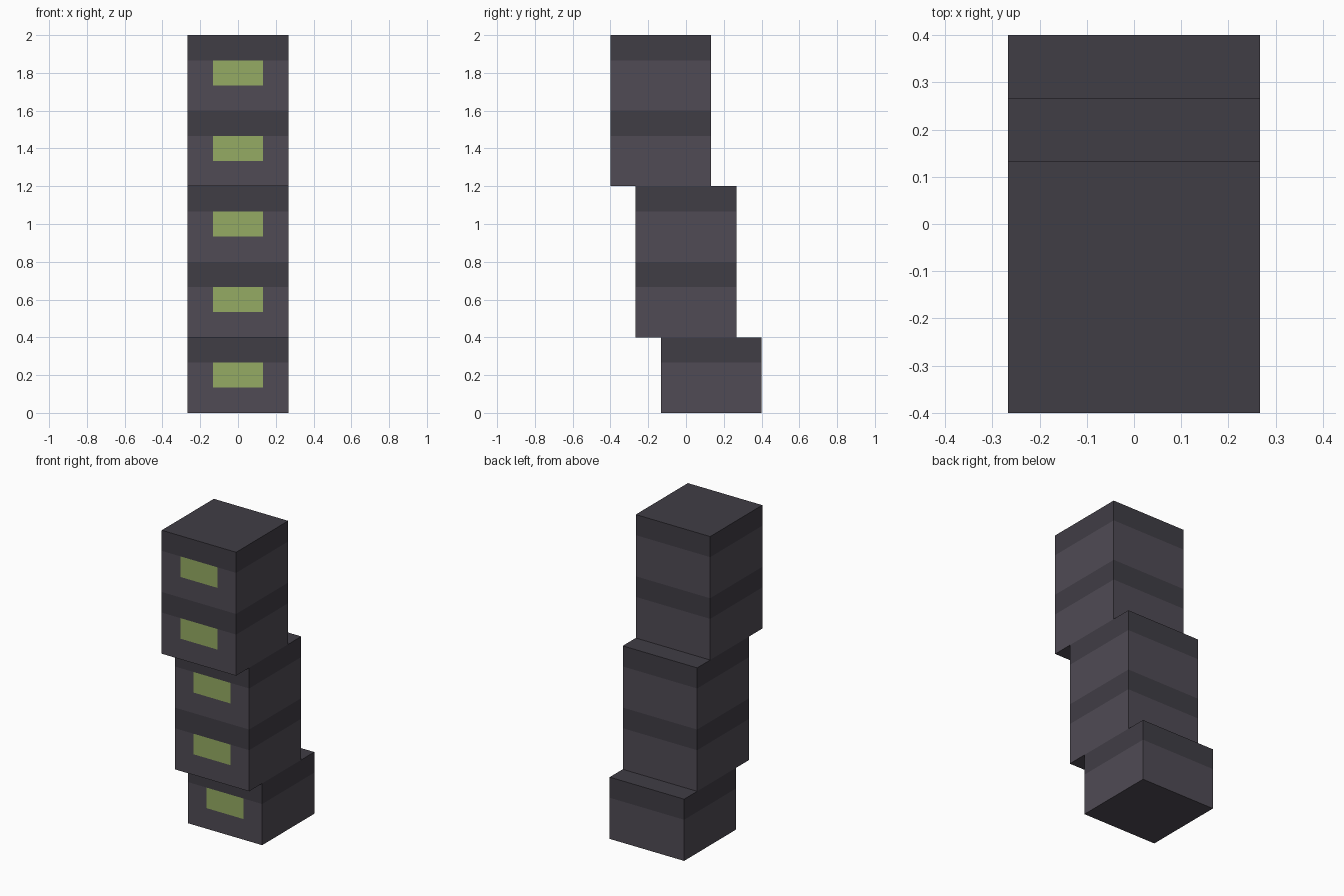
import bpy, bmesh
from mathutils import Vector, Matrix

if "Cube" in bpy.data.objects:
    bpy.data.objects.remove(bpy.data.objects["Cube"])

U = 2 / 15            # grid unit: the tower is 15 units tall
STOREY = 3 * U        # two units of wall plus a one unit dark band


def material(name, rgb):
    m = bpy.data.materials.new(name)
    m.diffuse_color = (*rgb, 1)
    m.use_nodes = True
    m.node_tree.nodes["Principled BSDF"].inputs["Base Color"].default_value = m.diffuse_color
    return m


WALL = material("wall", (0.080, 0.070, 0.090))
BAND = material("dark_band", (0.051, 0.047, 0.060))
WINDOW = material("green_window", (0.30, 0.41, 0.125))


def block(name, y, z, storeys):
    """Square block of stacked storeys, faces coloured by their position."""
    h = storeys * STOREY
    bm = bmesh.new()
    bmesh.ops.create_cube(bm, size=1, matrix=Matrix.Translation((0, 0, h / 2))
                          @ Matrix.Diagonal((4 * U, 4 * U, h, 1)))

    def cut(co, no):
        bmesh.ops.bisect_plane(bm, geom=bm.verts[:] + bm.edges[:] + bm.faces[:],
                               plane_co=co, plane_no=no)

    # Cut lines for the bands and the window edges
    for i in range(1, 3 * storeys):
        cut((0, 0, i * U), (0, 0, 1))
    for x in (-U, U):
        cut((x, 0, 0), (1, 0, 0))

    # Dark top third of each storey, window in the middle third of the front
    for f in bm.faces:
        c = f.calc_center_median()
        row = int(c.z / U + 1e-4) % 3
        if c.z > h - 1e-4 or (row == 2 and c.z > 1e-4):
            f.material_index = 1
        elif row == 1 and f.normal.y < -0.5 and abs(c.x) < U / 2:
            f.material_index = 2

    me = bpy.data.meshes.new(name)
    bm.to_mesh(me)
    bm.free()
    for m in (WALL, BAND, WINDOW):
        me.materials.append(m)
    ob = bpy.data.objects.new(name, me)
    ob.location = (0, y, z)
    bpy.context.collection.objects.link(ob)


# Three blocks, each stepping one unit forward
block("base_block", U, 0, 1)
block("middle_block", 0, STOREY, 2)
block("top_block", -U, 3 * STOREY, 2)
